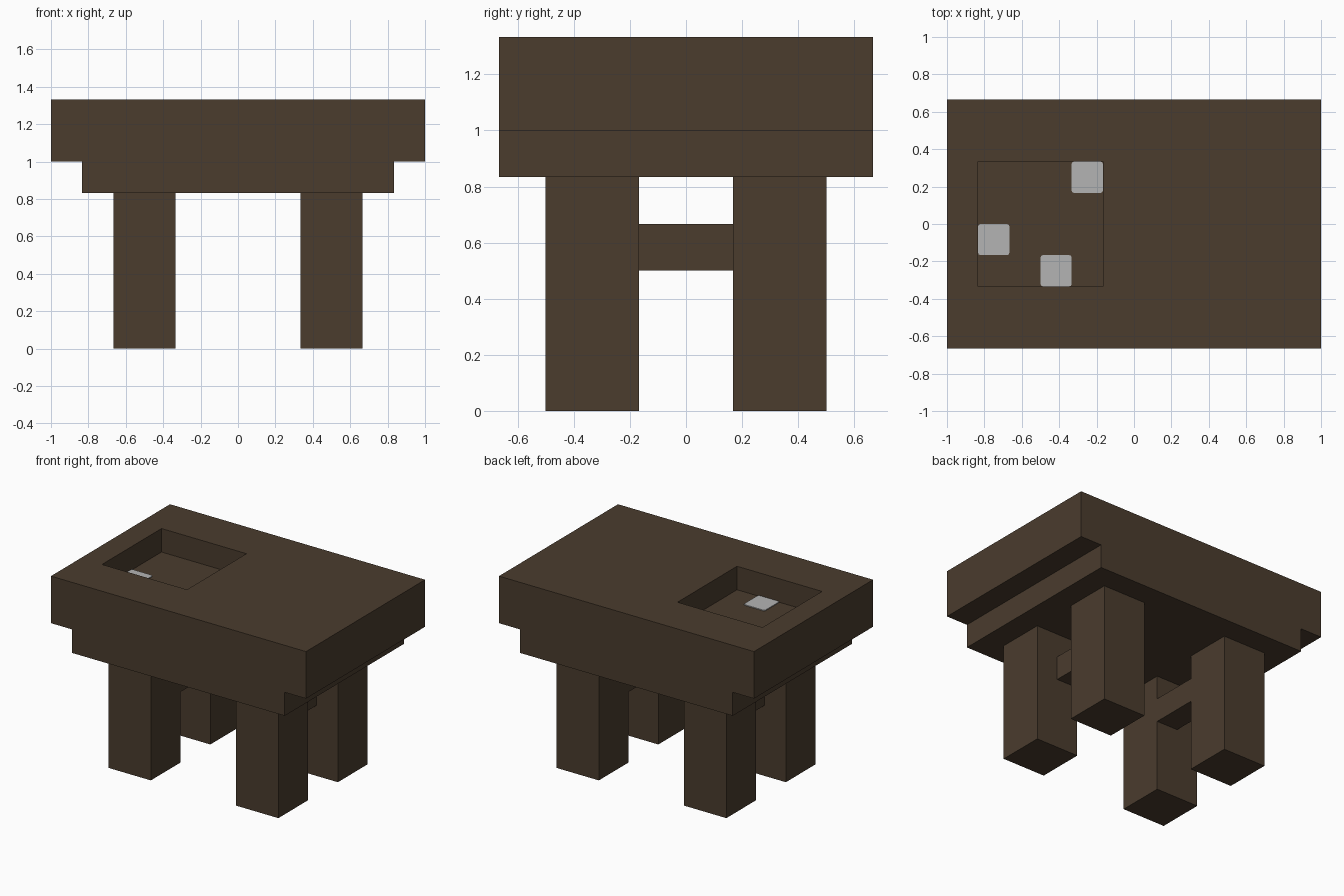
import bpy, bmesh

if "Cube" in bpy.data.objects:
    bpy.data.objects.remove(bpy.data.objects["Cube"])

U = 1 / 6  # all parts sit on a grid of sixths


def material(name, rgb):
    m = bpy.data.materials.new(name)
    m.diffuse_color = (*rgb, 1)
    m.use_nodes = True
    m.node_tree.nodes["Principled BSDF"].inputs["Base Color"].default_value = m.diffuse_color
    return m


wood = material("dark_wood", (0.069, 0.045, 0.027))
paper = material("pale_grey", (0.456, 0.456, 0.456))


def finish(name, bm, mat):
    bmesh.ops.recalc_face_normals(bm, faces=bm.faces)
    mesh = bpy.data.meshes.new(name)
    bm.to_mesh(mesh)
    bm.free()
    mesh.materials.append(mat)
    obj = bpy.data.objects.new(name, mesh)
    bpy.context.collection.objects.link(obj)
    return obj


def box(name, x, y, z, mat, corner=0):
    """Box from (min, max) pairs, with optional rounded upright edges."""
    bm = bmesh.new()
    bmesh.ops.create_cube(bm, size=1)
    for v in bm.verts:
        for i, (lo, hi) in enumerate((x, y, z)):
            v.co[i] = hi if v.co[i] > 0 else lo
    if corner:
        upright = [e for e in bm.edges
                   if abs(e.verts[0].co.z - e.verts[1].co.z) > 1e-5]
        bmesh.ops.bevel(bm, geom=upright, offset=corner, segments=2,
                        profile=0.5, affect='EDGES')
    return finish(name, bm, mat)


# Table top: stepped profile extruded from front to back
half = [(5 * U, 5 * U), (5 * U, 6 * U), (1, 6 * U), (1, 8 * U)]
profile = half + [(-x, z) for x, z in reversed(half)]
bm = bmesh.new()
face = bm.faces.new([bm.verts.new((x, -4 * U, z)) for x, z in profile])
ext = bmesh.ops.extrude_face_region(bm, geom=[face])
bmesh.ops.translate(bm, vec=(0, 8 * U, 0),
                    verts=[g for g in ext["geom"] if isinstance(g, bmesh.types.BMVert)])
top = finish("table_top", bm, wood)

# Square tray sunk into the left of the top
cutter = box("tray_cutter", (-5 * U, -U), (-2 * U, 2 * U), (7 * U, 9 * U), wood)
cutter.hide_render = True
mod = top.modifiers.new("tray", 'BOOLEAN')
mod.operation = 'DIFFERENCE'
mod.solver = 'EXACT'
mod.object = cutter
bpy.context.view_layer.objects.active = top
bpy.ops.object.modifier_apply(modifier=mod.name)
bpy.data.objects.remove(cutter)

# Pale tiles lying in the tray
for x, y in ((-2, 1), (-5, -1), (-3, -2)):
    box("tile", (x * U, (x + 1) * U), (y * U, (y + 1) * U),
        (7 * U, 7 * U + 0.006), paper, corner=0.012)

# Legs, with a stretcher joining each front and back pair
for s, side in ((-1, "left"), (1, "right")):
    leg_x = sorted((s * 2 * U, s * 4 * U))
    for t, end in ((-1, "front"), (1, "back")):
        box(f"{end}_{side}_leg", leg_x, sorted((t * U, t * 3 * U)), (0, 5 * U), wood)
    box(f"{side}_stretcher", sorted((s * 2 * U, s * 3 * U)), (-U, U),
        (3 * U, 4 * U), wood)
